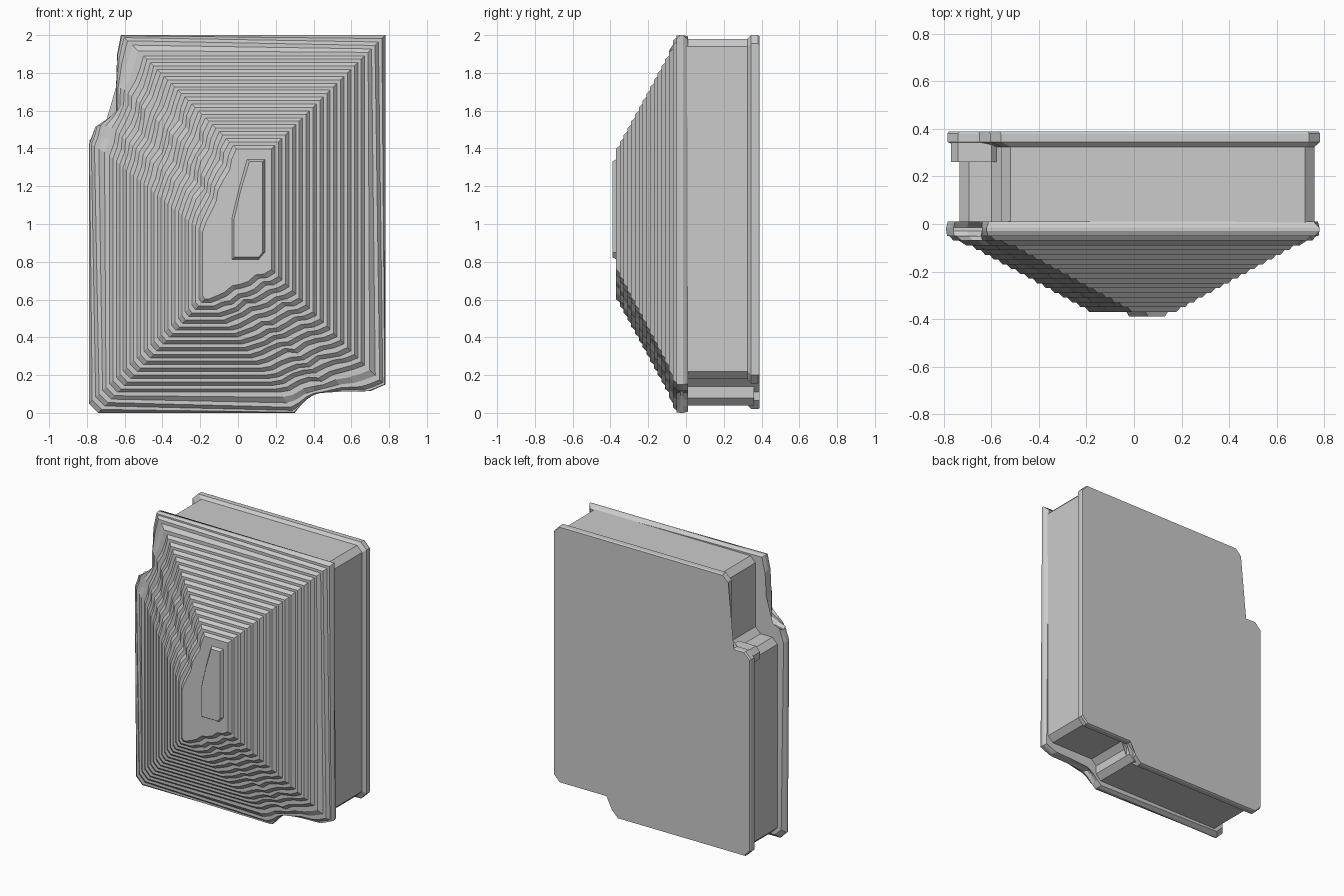
import bpy, bmesh, math, random

if "Cube" in bpy.data.objects:
    bpy.data.objects.remove(bpy.data.objects["Cube"])

random.seed(4)
STEPS = 17
DEPTH = 0.62


def loft(name, rings):
    """Solid through rings of (x, y, z) points, capped at both ends."""
    bm = bmesh.new()
    loops = [[bm.verts.new(p) for p in ring] for ring in rings]
    n = len(loops[0])
    for a, b in zip(loops, loops[1:]):
        for i in range(n):
            j = (i + 1) % n
            bm.faces.new((a[i], a[j], b[j], b[i]))
    caps = [bm.faces.new(loops[0]), bm.faces.new(loops[-1])]
    bmesh.ops.triangulate(bm, faces=caps)
    bmesh.ops.recalc_face_normals(bm, faces=bm.faces)
    mesh = bpy.data.meshes.new(name)
    bm.to_mesh(mesh)
    bm.free()
    ob = bpy.data.objects.new(name, mesh)
    bpy.context.collection.objects.link(ob)
    return ob


def notched(l, r, b, t, nx, nz, mx, mz, c=0.035):
    """Rectangle with two notched corners, every corner chamfered by c."""
    pts = [(l, b), (l, nz), (nx, nz), (nx, t), (r, t), (r, mz), (mx, mz), (mx, b)]
    out = []
    for i, p in enumerate(pts):
        for q in (pts[i - 1], pts[(i + 1) % len(pts)]):
            d = math.dist(p, q)
            k = min(c, d * 0.45) / d
            out.append((p[0] + (q[0] - p[0]) * k, p[1] + (q[1] - p[1]) * k))
    return out


def at_y(pts, y):
    return [(x, y, z) for x, z in pts]


def lerp(a, b, t):
    return (a[0] + (b[0] - a[0]) * t, a[1] + (b[1] - a[1]) * t)


def resample(path, n):
    """n evenly indexed points along a short polyline."""
    out = []
    for i in range(n):
        s = i / (n - 1) * (len(path) - 1)
        k = min(int(s), len(path) - 2)
        out.append(lerp(path[k], path[k + 1], s - k))
    return out


N = 9
NOTCH_TOP = resample([(-0.79, 1.42), (-0.76, 1.5), (-0.64, 1.52), (-0.64, 1.9), (-0.62, 2.0)], N)
NOTCH_LOW = resample([(0.78, 0.15), (0.70, 0.115), (0.38, 0.11), (0.35, 0.07), (0.30, 0.0)], N)


def contour(d, wave):
    """Terrace outline inset by d; the two cut corners become rippled slopes."""
    fade = min(1, d / 0.10)
    p, q = (-0.79 + d, 1.45 - 0.82 * d), (-0.61 + d, 2 - d)
    s, r = (0.78 - d, 0.14 + 1.03 * d), (0.30 - 0.76 * d, d)
    out = [(-0.74 + d * 0.94, d), (-0.79 + d, 0.05 + d * 0.95)]
    for notch, a, b, axis, ph in ((NOTCH_TOP, p, q, 0, 0), (NOTCH_LOW, s, r, 1, 2)):
        for i in range(N):
            t = i / (N - 1)
            x, z = lerp(notch[i], lerp(a, b, t), fade)
            w = fade * math.sin(math.pi * t) ** 0.5 * (
                0.011 * math.sin(t * 17 + ph + d * 3) + wave[i + axis * N])
            out.append((x + w, z) if axis == 0 else (x, z + w))
        if axis == 0:
            out.append((0.78 - d, 2 - d))
    return out


# Stepped front: flat tread, then a slanted riser, for each terrace
rings = [at_y(contour(0.025, [0] * 2 * N), 0.01),
         at_y(contour(0, [0] * 2 * N), -0.015)]
dd, dy = DEPTH / STEPS, 0.34 / STEPS
for k in range(STEPS):
    wave = [random.uniform(-0.006, 0.006) for _ in range(2 * N)]
    y = -0.03 - k * dy
    rings.append(at_y(contour(k * dd, wave), y))
    rings.append(at_y(contour((k + 0.5) * dd, wave), y - dy))


# Narrow summit plateau
def summit(g):
    out = [(-0.02 - g, 0.825 - g), (-0.02 - g, 0.84)]
    out += resample([(-0.02 - g, 1.03), (0.015 - g, 1.18), (0.06 - g, 1.33 + g)], N)
    out += [(0.13 + g, 1.33 + g)]
    out += resample([(0.13 + g, 0.85), (0.11, 0.825 - g), (-0.01 - g, 0.825 - g)], N)
    return out


rings += [at_y(summit(0.012), -0.03 - STEPS * dy), at_y(summit(0), -0.39)]
loft("stepped_front", rings)

# Recessed side walls of the slab
wall = notched(-0.735, 0.76, 0.04, 1.98, -0.56, 1.44, 0.34, 0.18, 0.04)
loft("slab_body", [at_y(wall, -0.01), at_y(wall, 0.36)])

# Back panel with a projecting rim
rim = notched(-0.785, 0.782, 0.02, 2.0, -0.605, 1.49, 0.31, 0.155, 0.045)
loft("back_panel", [at_y(wall, 0.325), at_y(rim, 0.345), at_y(rim, 0.38),
                    at_y(notched(-0.78, 0.777, 0.025, 1.995, -0.61, 1.485, 0.315, 0.16, 0.045), 0.39)])

# Small ledge inside the upper notch
ledge = [(-0.77, 1.40), (-0.77, 1.45), (-0.74, 1.485), (-0.60, 1.485), (-0.56, 1.44), (-0.56, 1.40)]
loft("notch_ledge", [at_y(ledge, 0.26), at_y(ledge, 0.36)])
